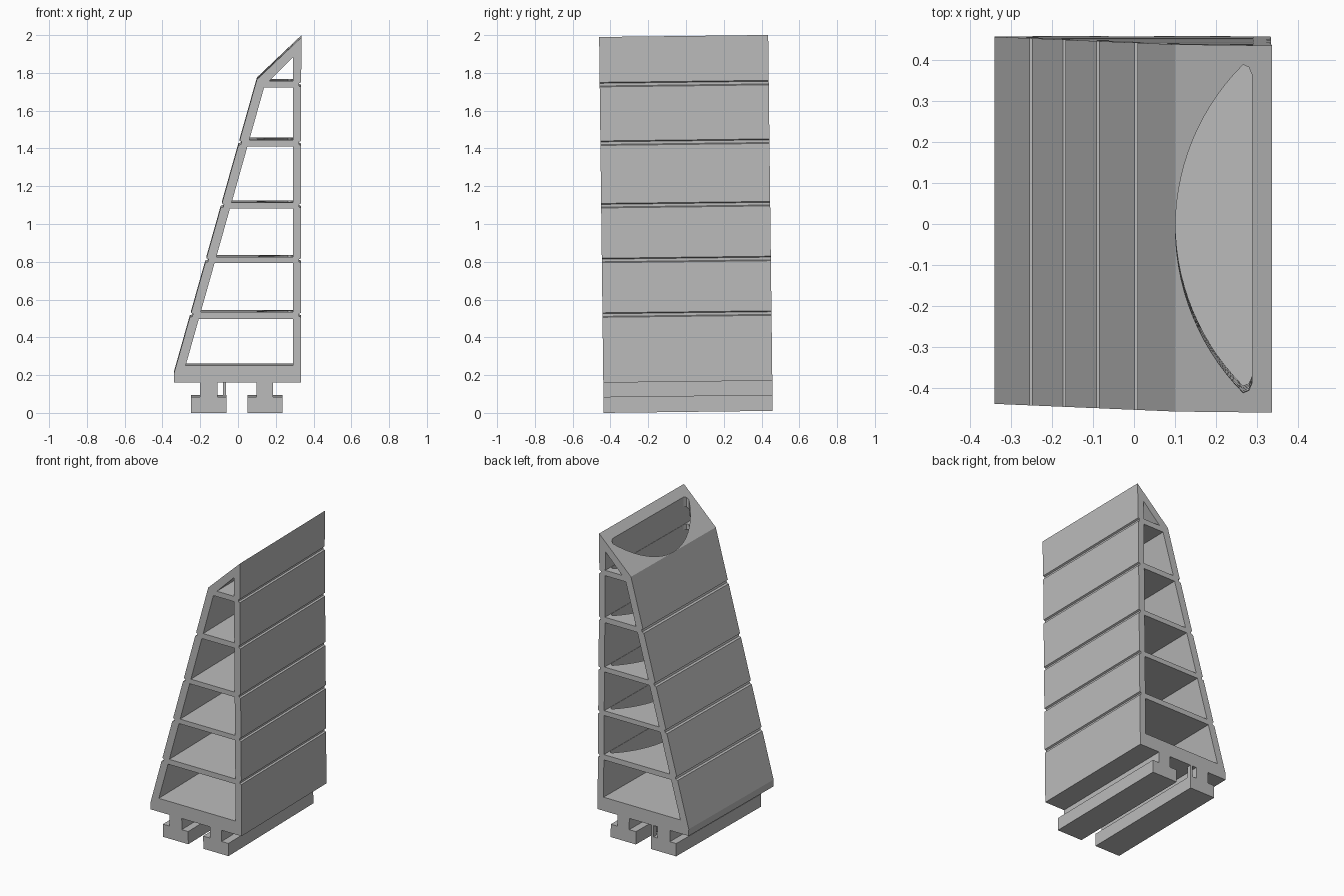
import bpy, bmesh, math
from mathutils import Matrix

cube = bpy.data.objects.get("Cube")
if cube:
    bpy.data.objects.remove(cube, do_unlink=True)

LENGTH = 0.895
TILT = 0.012

grey = bpy.data.materials.new("plain grey")
grey.use_nodes = True
grey.diffuse_color = (0.5, 0.5, 0.5, 1)
grey.node_tree.nodes["Principled BSDF"].inputs["Base Color"].default_value = (0.5, 0.5, 0.5, 1)


def prism(bm, points, axis, start, end):
    """Extrude a closed outline along y (x, z points) or z (x, y points)."""
    place = (lambda p: (p[0], start, p[1])) if axis == "y" else (lambda p: (p[0], p[1], start))
    part = bmesh.new()
    face = part.faces.new([part.verts.new(place(p)) for p in points])
    moved = bmesh.ops.extrude_face_region(part, geom=[face])["geom"]
    step = (0, end - start, 0) if axis == "y" else (0, 0, end - start)
    bmesh.ops.translate(part, vec=step, verts=[g for g in moved if isinstance(g, bmesh.types.BMVert)])
    bmesh.ops.recalc_face_normals(part, faces=part.faces)
    mesh = bpy.data.meshes.new("part")
    part.to_mesh(mesh)
    part.free()
    bm.from_mesh(mesh)
    bpy.data.meshes.remove(mesh)


def finish(name, bm):
    mesh = bpy.data.meshes.new(name)
    bm.to_mesh(mesh)
    bm.free()
    mesh.materials.append(grey)
    obj = bpy.data.objects.new(name, mesh)
    bpy.context.collection.objects.link(obj)
    # the whole body leans back slightly
    obj.matrix_world = Matrix.Translation((0, -0.436, 0)) @ Matrix.Rotation(TILT, 4, "X")
    return obj


def cut(target, name, bm):
    cutter = finish(name, bm)
    cutter.hide_render = True
    cutter.hide_set(True)
    mod = target.modifiers.new(name, "BOOLEAN")
    mod.operation = "DIFFERENCE"
    mod.solver = "EXACT"
    mod.object = cutter


def slope_x(z):
    """Outer sloping wall at a given height."""
    return -0.34 + (z - 0.205) * 0.44 / 1.56


# Body outline with grooves on both walls
groove_z = [0.518, 0.807, 1.097, 1.428, 1.738]
outline = [(-0.34, 0.16), (0.333, 0.16)]
for z in groove_z:
    outline += [(0.334, z - 0.012), (0.323, z - 0.007), (0.323, z + 0.007), (0.334, z + 0.012)]
outline += [(0.337, 1.99), (0.1, 1.765)]
for z in reversed(groove_z[:-1]):
    outline += [(slope_x(z + 0.012), z + 0.012), (slope_x(z + 0.007) + 0.012, z + 0.007),
                (slope_x(z - 0.007) + 0.012, z - 0.007), (slope_x(z - 0.012), z - 0.012)]
outline += [(-0.34, 0.205)]
bm = bmesh.new()
prism(bm, outline, "y", 0, LENGTH)
body = finish("body", bm)

# Open cells between the shelves
bm = bmesh.new()
for low, high in [(0.25, 0.498), (0.533, 0.793), (0.825, 1.082), (1.115, 1.41), (1.446, 1.722)]:
    prism(bm, [(slope_x(low) + 0.05, low), (0.29, low), (0.29, high), (slope_x(high) + 0.05, high)],
          "y", -0.1, LENGTH + 0.1)
prism(bm, [(0.165, 1.758), (0.29, 1.758), (0.29, 1.882)], "y", -0.1, LENGTH + 0.1)
cut(body, "cell_cutter", bm)

# D-shaped shaft through the sloping top and all shelves
mid = LENGTH / 2
half, depth = 0.4, 0.165
radius = (half * half + depth * depth) / (2 * depth)
sweep = math.asin(half / radius)
shaft = [(0.101 + radius * (1 - math.cos(a)), mid + radius * math.sin(a))
         for a in [sweep * (i / 14 - 1) for i in range(29)]]
shaft += [(0.28, mid + 0.394), (0.288, mid + 0.375), (0.288, mid - 0.375), (0.28, mid - 0.394)]
bm = bmesh.new()
prism(bm, shaft, "z", 0.4, 2.2)
cut(body, "shaft_cutter", bm)

# T-shaped rails underneath
for name, centre in [("right_rail", -0.155), ("left_rail", 0.142)]:
    rail = [(0.046, 0.16), (0.046, 0.085), (0.093, 0.085), (0.093, 0)]
    if name == "left_rail":
        rail = [(0.043, 0.16), (0.043, 0.085), (0.093, 0.085), (0.093, 0)]
    bm = bmesh.new()
    prism(bm, [(centre + x, z) for x, z in rail] + [(centre - x, z) for x, z in reversed(rail)],
          "y", 0, LENGTH)
    finish(name, bm)

# Small stop at the back of one rail
bm = bmesh.new()
prism(bm, [(-0.08, 0.08), (-0.064, 0.08), (-0.064, 0.162), (-0.08, 0.162)], "y", LENGTH - 0.03, LENGTH)
finish("rail_stop", bm)
